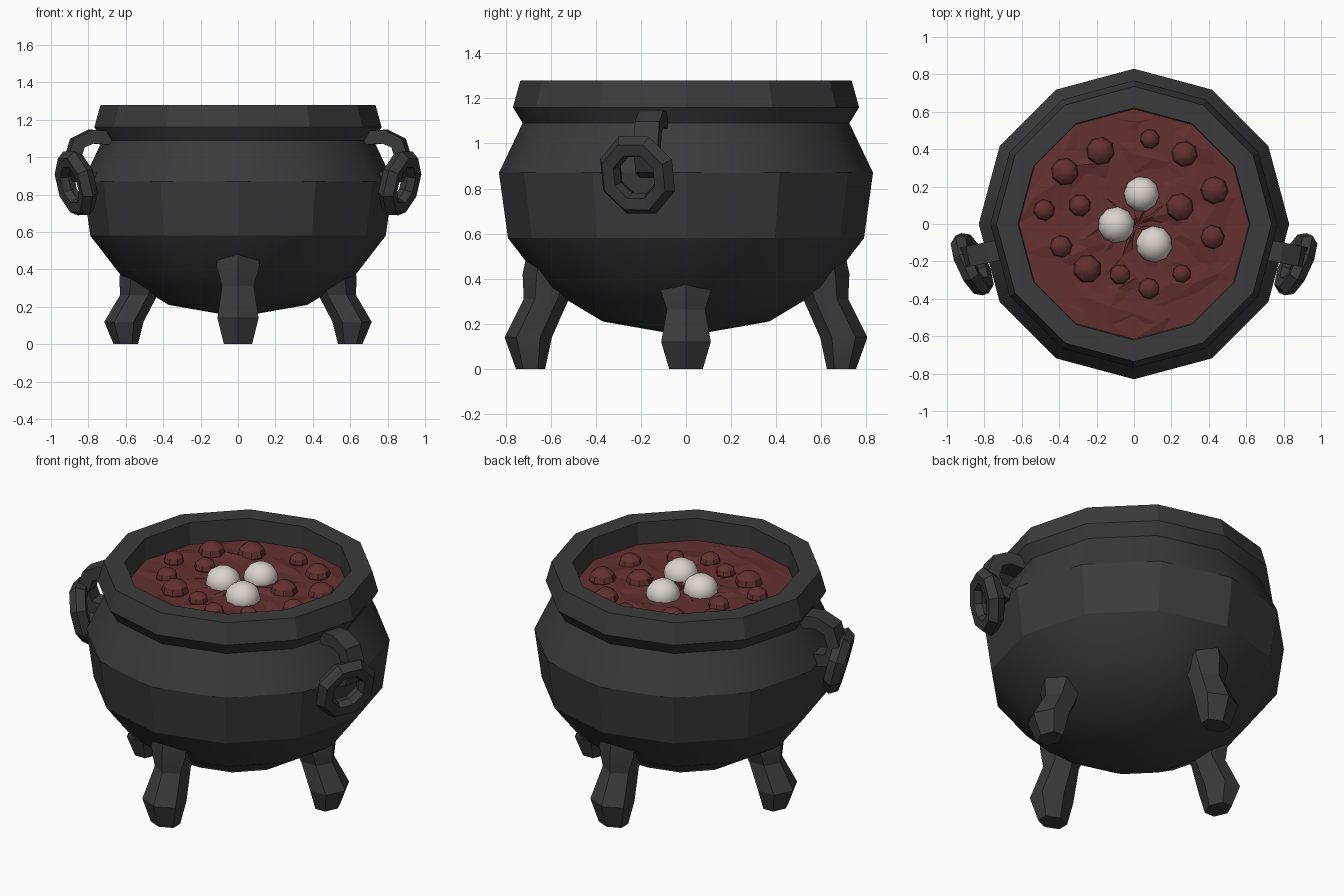
import bpy, bmesh, random
from math import sin, cos, pi, radians
from mathutils import Vector, Matrix

if "Cube" in bpy.data.objects:
    bpy.data.objects.remove(bpy.data.objects["Cube"])

random.seed(4)


def material(name, rgb):
    m = bpy.data.materials.new(name)
    m.diffuse_color = (*rgb, 1)
    m.use_nodes = True
    m.node_tree.nodes["Principled BSDF"].inputs["Base Color"].default_value = m.diffuse_color
    return m


IRON = material("dark_iron", (0.043, 0.043, 0.043))
STEW = material("red_stew", (0.125, 0.029, 0.029))
CREAM = material("cream_white", (0.72, 0.66, 0.61))


def finish(bm, name, mat, angle=0):
    """Turn a bmesh into a named object; angle > 0 smooths below that angle."""
    bmesh.ops.recalc_face_normals(bm, faces=bm.faces)
    me = bpy.data.meshes.new(name)
    bm.to_mesh(me)
    bm.free()
    me.materials.append(mat)
    if angle:
        me.shade_smooth()
        me.set_sharp_from_angle(angle=radians(angle))
    ob = bpy.data.objects.new(name, me)
    bpy.context.collection.objects.link(ob)
    return ob


def loft(bm, sections, closed=False, caps=True):
    """Skin a list of equal-sized point loops."""
    rows = [[bm.verts.new(p) for p in s] for s in sections]
    n = len(rows[0])
    pairs = list(zip(rows, rows[1:])) + ([(rows[-1], rows[0])] if closed else [])
    for a, b in pairs:
        for i in range(n):
            j = (i + 1) % n
            bm.faces.new((a[i], a[j], b[j], b[i]))
    if caps and not closed:
        bm.faces.new(rows[0])
        bm.faces.new(rows[-1])


def circle(r, z, n=12):
    return [(r * cos(2 * pi * i / n), r * sin(2 * pi * i / n), z) for i in range(n)]


# Pot: twelve-sided turned profile, bottom up, over the rim and down inside
profile = [(0.04, 0.152), (0.37, 0.21), (0.62, 0.36), (0.79, 0.58), (0.83, 0.87),
           (0.725, 1.09), (0.768, 1.16), (0.735, 1.28), (0.62, 1.28), (0.612, 1.08)]
bm = bmesh.new()
loft(bm, [circle(r, z) for r, z in profile])
finish(bm, "pot_body", IRON, 28)

# Legs: six-sided, knobbly, splayed (z, centre radius, radial half, side half)
leg = [(0.0, 0.69, 0.065, 0.075), (0.14, 0.70, 0.105, 0.11),
       (0.31, 0.62, 0.10, 0.085), (0.42, 0.60, 0.125, 0.115), (0.54, 0.58, 0.12, 0.10)]
for name, ang, shift, drop in (("front_leg", -90, 0, 1), ("back_leg", 90, 0, 1),
                               ("left_leg", 180, -0.09, 0.85), ("right_leg", 0, -0.09, 0.85)):
    bm = bmesh.new()
    loft(bm, [[(c + shift + hr * cos(k * pi / 3), ht * sin(k * pi / 3) / 0.866, z * drop)
               for k in range(6)] for z, c, hr, ht in leg])
    bm.transform(Matrix.Rotation(radians(ang), 4, 'Z'))
    finish(bm, name, IRON, 25)


def mirror_x(ob):
    ob.modifiers.new("mirror", 'MIRROR').use_clip = False


# Hooks: flat band arching out from under the rim and back to the pot
path = [Vector((x, 0, z)) for x, z in ((0.68, 1.10), (0.80, 1.11), (0.875, 1.075),
                                       (0.905, 0.98), (0.87, 0.90), (0.77, 0.88))]
sections = []
for i, p in enumerate(path):
    t = (path[min(i + 1, 5)] - path[max(i - 1, 0)]).normalized()
    side = Vector((0, 0.055, 0))
    out = t.cross(Vector((0, 1, 0))) * 0.037
    sections.append([p + side + out, p + side - out, p - side - out, p - side + out])
bm = bmesh.new()
loft(bm, sections)
bm.transform(Matrix.Rotation(radians(-11), 4, 'Z'))
mirror_x(finish(bm, "handle_hooks", IRON))

# Rings: eight-sided, hanging through the hooks
bm = bmesh.new()
sections = []
for k in range(8):
    a = 2 * pi * (k + 0.3) / 8
    sections.append([(w, r * cos(a), r * sin(a)) for w, r in
                     ((0.04, 0.105), (0.045, 0.16), (0.0, 0.19), (-0.045, 0.16),
                      (-0.04, 0.105), (0, 0.09))])
loft(bm, sections, closed=True)
bm.transform(Matrix.Translation((0.865, -0.215, 0.86)) @ Matrix.Rotation(radians(-25), 4, 'Z')
             @ Matrix.Rotation(radians(14), 4, 'Y') @ Matrix.Rotation(0.15, 4, 'X'))
mirror_x(finish(bm, "handle_rings", IRON))

# Stew surface: lumpy disc
SURF = 1.15
bm = bmesh.new()
loft(bm, [circle(0.617 * r, SURF, 24) for r in (0.01, 0.15, 0.3, 0.45, 0.6, 0.75, 0.88)]
     + [[p for a, b in zip(circle(0.617, SURF), circle(0.617, SURF)[1:] + circle(0.617, SURF)[:1])
         for p in (a, [(u + v) / 2 for u, v in zip(a, b)])]])
for v in bm.verts:
    if v.co.xy.length < 0.57:
        v.co += Vector([random.uniform(-0.016, 0.016) for _ in range(3)])
bmesh.ops.triangulate(bm, faces=[f for f in bm.faces if len(f.verts) == 4])
finish(bm, "stew_surface", STEW)


def balls(name, mat, spots, seg, rings, z, squash, angle):
    bm = bmesh.new()
    for x, y, r in spots:
        m = (Matrix.Translation((x, y, z)) @ Matrix.Rotation(random.random() * 3, 4, 'Z')
             @ Matrix.Diagonal((r, r, r * squash, 1)))
        bmesh.ops.create_uvsphere(bm, u_segments=seg, v_segments=rings, radius=1, matrix=m)
    finish(bm, name, mat, angle)


# Bubbles in the stew
balls("stew_bubbles", STEW, [
    (0.085, 0.455, 0.053), (-0.18, 0.39, 0.076), (0.27, 0.375, 0.07), (-0.37, 0.28, 0.074),
    (0.43, 0.18, 0.075), (-0.48, 0.075, 0.057), (-0.29, 0.10, 0.06), (0.245, 0.09, 0.075),
    (0.42, -0.07, 0.065), (-0.39, -0.12, 0.06), (-0.25, -0.24, 0.076), (-0.075, -0.27, 0.055),
    (0.255, -0.265, 0.05), (0.08, -0.345, 0.057)], 8, 6, 1.16, 0.85, 30)

# Pale dumplings floating in the middle
balls("dumplings", CREAM, [(-0.095, -0.005, 0.098), (0.04, 0.16, 0.095), (0.108, -0.108, 0.098)],
      10, 8, 1.165, 0.9, 40)
